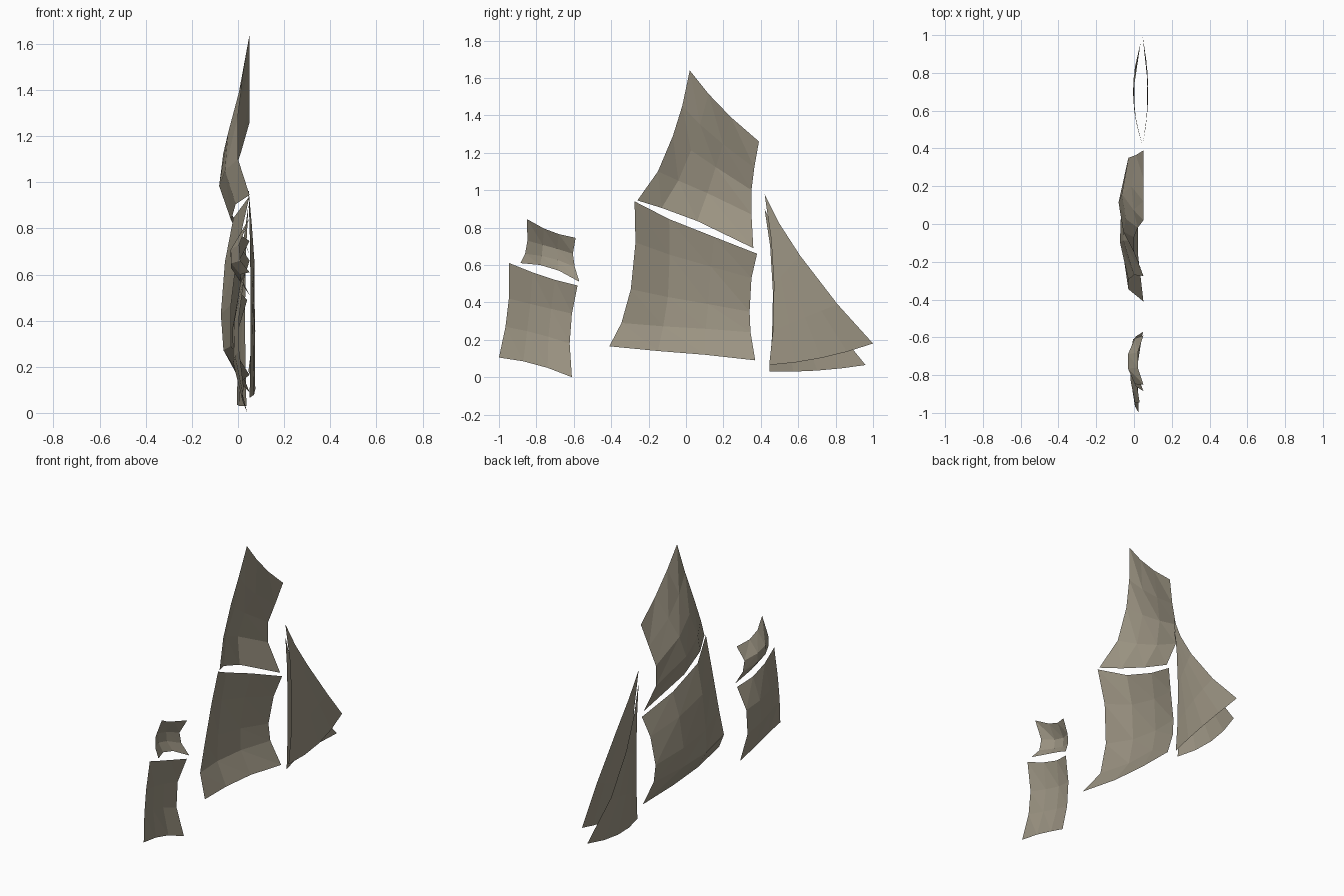
import bpy

# Weathered canvas colour shared by all sails
canvas = bpy.data.materials.new("canvas")
canvas.diffuse_color = (0.33, 0.295, 0.225, 1)


def lerp(a, b, t):
    return tuple(p + (q - p) * t for p, q in zip(a, b))


def params(edge):
    # fraction of length at each point of an edge
    d = [0.0]
    for a, b in zip(edge, edge[1:]):
        d.append(d[-1] + sum((p - q) ** 2 for p, q in zip(a, b)) ** 0.5)
    return [v / d[-1] for v in d]


def add_mesh(name, verts, faces):
    me = bpy.data.meshes.new(name)
    me.from_pydata(verts, [], faces)
    me.update()
    me.materials.append(canvas)
    ob = bpy.data.objects.new(name, me)
    bpy.context.collection.objects.link(ob)
    return ob


def square_sail(name, top, bottom, left, right, belly=0.0):
    # Four-sided sail: edges blended across the middle, belly pushed to -x.
    # top/bottom run aft to fore, left/right run top to bottom.
    us = [(a + b) / 2 for a, b in zip(params(top), params(bottom))]
    vs = [(a + b) / 2 for a, b in zip(params(left), params(right))]
    n, m = len(us), len(vs)
    verts = []
    for j, v in enumerate(vs):
        for i, u in enumerate(us):
            across = lerp(left[j], right[j], u)
            down = lerp(top[i], bottom[i], v)
            corner = lerp(lerp(top[0], top[-1], u), lerp(bottom[0], bottom[-1], u), v)
            p = [a + b - c for a, b, c in zip(across, down, corner)]
            p[0] -= belly * 16 * u * (1 - u) * v * (1 - v)
            verts.append(p)
    faces = []
    for j in range(m - 1):
        for i in range(n - 1):
            a = j * n + i
            faces += [(a, a + n, a + n + 1), (a, a + n + 1, a + 1)]
    return add_mesh(name, verts, faces)


def jib(name, luff, leech, bulge, sag):
    # Three-sided sail: rows between two edges from the head down;
    # its sideways curve depends on the distance forward
    def side(y):
        t = min(max((y - 0.42) / 0.57, 0), 1)
        return 0.045 + bulge * 4 * t * (1 - t)
    n = 5
    verts, faces = [], []
    for a, b in zip(luff, leech):
        for i in range(n):
            t = i / (n - 1)
            y, z = lerp(a, b, t)
            if a is luff[-1]:
                z -= sag * 4 * t * (1 - t)
            verts.append((side(y), y, z))
    for j in range(len(luff) - 1):
        for i in range(n - 1):
            a = j * n + i
            faces.append((a, a + n, a + n + 1, a + 1) if j else (i, a + n, a + n + 1))
    return add_mesh(name, verts, faces)


# Main mast, upper sail
square_sail("main_topsail",
            [(.05, .02, 1.64), (.05, .12, 1.515), (.05, .24, 1.39), (.05, .39, 1.26)],
            [(.05, -.26, .945), (-.01, -.13, .905), (-.03, .06, .835), (.05, .36, .69)],
            [(.05, .02, 1.64), (.02, -.02, 1.45), (0, -.07, 1.29), (0, -.15, 1.10), (.05, -.26, .945)],
            [(.05, .39, 1.26), (.01, .365, 1.12), (-.03, .35, 1.0), (-.03, .35, .87), (.05, .36, .69)],
            0.01)

# Main mast, lower sail
square_sail("main_lower_sail",
            [(.05, -.275, .94), (-.02, -.09, .845), (-.01, .15, .75), (.05, .38, .66)],
            [(.05, -.41, .165), (.02, -.15, .14), (.02, .1, .12), (.05, .37, .09)],
            [(.05, -.275, .94), (0, -.27, .72), (-.03, -.295, .47), (-.03, -.345, .29), (.05, -.41, .165)],
            [(.05, .38, .66), (.01, .35, .53), (-.02, .34, .35), (-.01, .345, .24), (.05, .37, .09)])

# Rear mast, upper sail
square_sail("mizzen_topsail",
            [(.05, -.85, .845), (.02, -.76, .795), (.02, -.68, .765), (.05, -.59, .745)],
            [(.05, -.885, .61), (.01, -.78, .60), (.01, -.68, .57), (.05, -.57, .51)],
            [(.05, -.85, .845), (.005, -.848, .73), (.01, -.86, .66), (.05, -.885, .61)],
            [(.05, -.59, .745), (.005, -.605, .66), (.01, -.595, .59), (.05, -.57, .51)],
            0.003)

# Rear mast, lower sail
square_sail("mizzen_lower_sail",
            [(.03, -.945, .61), (.01, -.82, .56), (.01, -.70, .52), (.04, -.58, .49)],
            [(.025, -1.0, .105), (.02, -.87, .085), (.02, -.74, .05), (.04, -.61, 0)],
            [(.03, -.945, .61), (.005, -.947, .42), (.005, -.965, .27), (.025, -1.0, .105)],
            [(.04, -.58, .49), (-.005, -.61, .34), (-.005, -.622, .18), (.04, -.61, 0)])

# Two overlapping triangular head sails
jib("outer_jib",
    [(.42, .98), (.455, .74), (.47, .50), (.465, .25), (.445, .065)],
    [(.42, .98), (.50, .82), (.61, .65), (.81, .39), (1.0, .18)], 0.03, 0.02)
jib("inner_jib",
    [(.42, .90), (.45, .70), (.465, .45), (.46, .22), (.445, .03)],
    [(.42, .90), (.50, .73), (.61, .54), (.77, .30), (.96, .065)], -0.05, 0.012)
